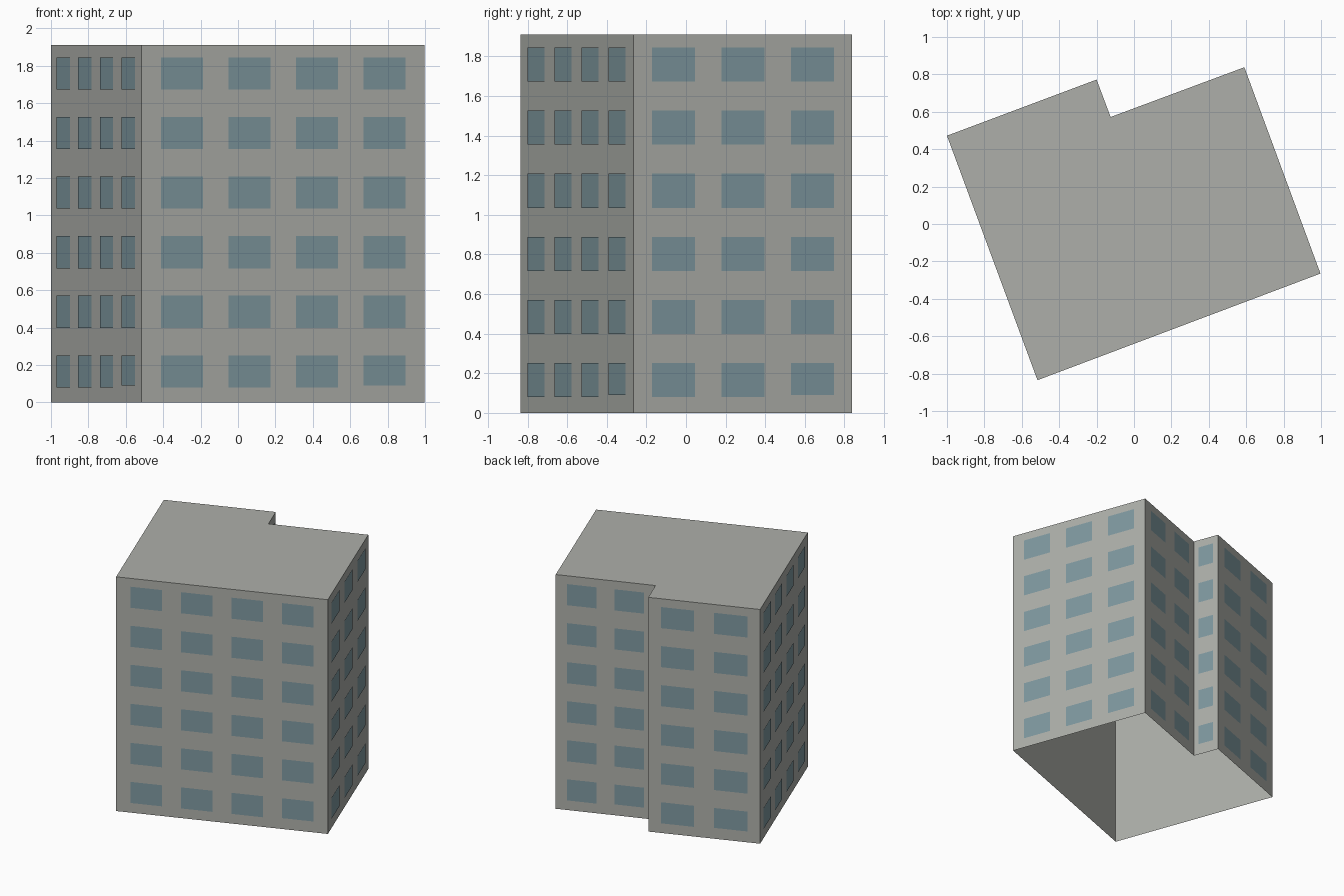
import bpy
import bmesh
from mathutils import Vector

if "Cube" in bpy.data.objects:
    bpy.data.objects.remove(bpy.data.objects["Cube"], do_unlink=True)

HEIGHT = 1.912
FLOORS = 6
STOREY = HEIGHT / FLOORS
SILL, HEAD = 0.08, 0.252
PROUD = 0.003

# Footprint corners, counter-clockwise, with the window count of the wall that starts there
FOOTPRINT = [
    ("right", (-1.0, 0.472), 4),
    ("front", (-0.516, -0.835), 4),
    ("left", (0.997, -0.265), 3),
    ("back_left", (0.59, 0.838), 2),
    ("notch", (-0.125, 0.572), 1),
    ("back_right", (-0.2, 0.772), 2),
]


def make_material(name, colour):
    mat = bpy.data.materials.new(name)
    mat.use_nodes = True
    mat.diffuse_color = colour
    bsdf = next(n for n in mat.node_tree.nodes if n.type == 'BSDF_PRINCIPLED')
    bsdf.inputs["Base Color"].default_value = colour
    return mat


def make_object(name, bm, mat):
    mesh = bpy.data.meshes.new(name)
    bm.to_mesh(mesh)
    bm.free()
    mesh.materials.append(mat)
    obj = bpy.data.objects.new(name, mesh)
    bpy.context.collection.objects.link(obj)
    return obj


def add_quad(bm, points):
    bm.faces.new([bm.verts.new(p) for p in points])


concrete = make_material("concrete grey", (0.42, 0.43, 0.4, 1))
glass = make_material("window blue grey", (0.21, 0.315, 0.35, 1))

corners = [Vector((x, y, 0)) for _, (x, y), _ in FOOTPRINT]
up = Vector((0, 0, HEIGHT))

# Building shell: walls and flat roof, open underneath
bm = bmesh.new()
low = [bm.verts.new(c) for c in corners]
high = [bm.verts.new(c + up) for c in corners]
for i in range(len(corners)):
    j = (i + 1) % len(corners)
    bm.faces.new((low[i], low[j], high[j], high[i]))
bm.faces.new(high)
make_object("building_shell", bm, concrete)

# Window panes: an even grid on every wall
for i, (side, _, count) in enumerate(FOOTPRINT):
    start, end = corners[i], corners[(i + 1) % len(corners)]
    along = end - start
    outward = along.cross(Vector((0, 0, 1))).normalized() * PROUD
    width, gap = 0.595 / count, 0.36 / count
    margin = (1 - count * width - (count - 1) * gap) / 2
    bm = bmesh.new()
    for floor in range(FLOORS):
        for col in range(count):
            a = margin + col * (width + gap)
            # The last pane of the ground floor has a slightly raised sill
            raised = 0.01 if floor == 0 and col == count - 1 else 0
            z0, z1 = floor * STOREY + SILL + raised, floor * STOREY + HEAD
            p, q = start + along * a + outward, start + along * (a + width) + outward
            add_quad(bm, [Vector((v.x, v.y, z)) for v, z in
                          ((p, z0), (q, z0), (q, z1), (p, z1))])
    make_object(side + "_windows", bm, glass)
